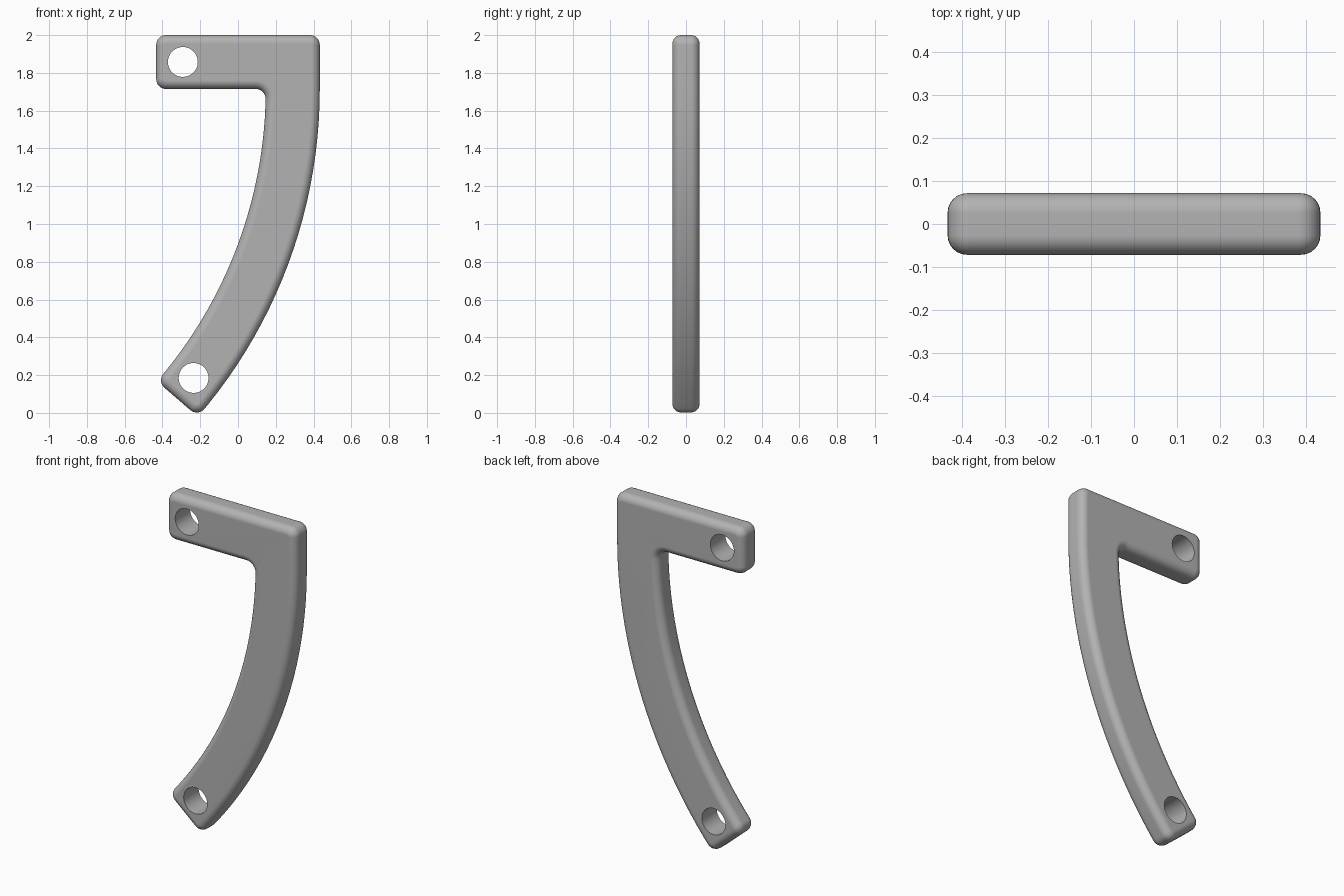
import bpy, bmesh, math
from mathutils import Vector

if "Cube" in bpy.data.objects:
    bpy.data.objects.remove(bpy.data.objects["Cube"])

HALF_W, TOP, ARM_Z = 0.433, 2.0, 1.715      # half width, top edge, underside of arm
BAND = 0.286                                # width of the arm and the curved leg
HALF_T, FILLET = 0.0715, 0.045              # half thickness, edge rounding
R_OUT, SWEEP, STEPS = 2.655, math.radians(40.8), 22
CENTRE_X = HALF_W - R_OUT

grey = bpy.data.materials.new("grey")
grey.diffuse_color = (0.45, 0.45, 0.45, 1)
grey.use_nodes = True
grey.node_tree.nodes["Principled BSDF"].inputs["Base Color"].default_value = grey.diffuse_color


def arc_point(radius, k):
    a = SWEEP * k / STEPS
    return Vector((CENTRE_X + radius * math.cos(a), ARM_Z - radius * math.sin(a)))


def round_corners(points, segs=8):
    """points: (position, radius); replaces cornered points by arcs."""
    out = []
    for i, (p, r) in enumerate(points):
        if r == 0:
            out.append(p)
            continue
        a = (points[i - 1][0] - p).normalized()
        b = (points[(i + 1) % len(points)][0] - p).normalized()
        half = a.angle(b) / 2
        c = p + (a + b).normalized() * (r / math.sin(half))
        start = p + a * (r / math.tan(half)) - c
        end = p + b * (r / math.tan(half)) - c
        turn = start.angle(end)
        for k in range(segs + 1):
            t = k / segs
            out.append(c + (start * math.sin((1 - t) * turn)
                            + end * math.sin(t * turn)) / math.sin(turn))
    return out


def inset(points, d):
    """Mitred inward offset of a clockwise outline."""
    out = []
    for i, p in enumerate(points):
        e1 = (p - points[i - 1]).normalized()
        e2 = (points[(i + 1) % len(points)] - p).normalized()
        n1, n2 = Vector((e1.y, -e1.x)), Vector((e2.y, -e2.x))
        out.append(p + (n1 + n2) * (d / (1 + n1.dot(n2))))
    return out


# Bracket outline, clockwise seen from the front
corner = 0.052
r_in = R_OUT - BAND
shape = [(Vector((-HALF_W, TOP)), corner), (Vector((HALF_W, TOP)), corner)]
shape += [(arc_point(R_OUT, k), 0) for k in range(STEPS)]
shape += [(arc_point(R_OUT, STEPS), corner), (arc_point(r_in, STEPS), corner)]
shape += [(arc_point(r_in, k), 0) for k in range(STEPS - 1, 0, -1)]
shape += [(arc_point(r_in, 0), corner), (Vector((-HALF_W, ARM_Z)), corner)]
outline = round_corners(shape)

# Bracket body: stacked outlines following a rounded edge
layers = []
for k in range(7):
    a = math.pi / 2 * k / 6
    layers.append((FILLET * (1 - math.sin(a)), -HALF_T + FILLET * (1 - math.cos(a))))
layers += [(d, -y) for d, y in reversed(layers)]

bm = bmesh.new()
rings = [[bm.verts.new((p.x, y, p.y)) for p in inset(outline, d)] for d, y in layers]
for lo, hi in zip(rings, rings[1:]):
    for i in range(len(lo)):
        bm.faces.new((lo[i - 1], lo[i], hi[i], hi[i - 1]))
bm.faces.new(rings[0])
bm.faces.new(rings[-1])
bmesh.ops.recalc_face_normals(bm, faces=bm.faces)
mesh = bpy.data.meshes.new("bracket")
bm.to_mesh(mesh)
bm.free()
mesh.materials.append(grey)
bracket = bpy.data.objects.new("bracket", mesh)
bpy.context.collection.objects.link(bracket)

# Bolt holes at both ends
for x, z in ((-0.292, 1.858), (-0.235, 0.185)):
    bpy.ops.mesh.primitive_cylinder_add(vertices=48, radius=0.079, depth=0.5,
                                        location=(x, 0, z), rotation=(math.pi / 2, 0, 0))
    cutter = bpy.context.object
    cutter.name = "hole_cutter"
    cutter.hide_render = True
    cutter.data.materials.append(grey)
    mod = bracket.modifiers.new("hole", 'BOOLEAN')
    mod.operation, mod.solver, mod.object = 'DIFFERENCE', 'EXACT', cutter
    bpy.context.view_layer.objects.active = bracket
    bpy.ops.object.modifier_apply(modifier=mod.name)
    bpy.data.objects.remove(cutter)

# Smooth rounding with crisp hole rims and flat faces
bpy.ops.object.select_all(action='DESELECT')
bracket.select_set(True)
bpy.context.view_layer.objects.active = bracket
bpy.ops.object.shade_smooth_by_angle(angle=math.radians(35))
weighted = bracket.modifiers.new("weighted_normals", 'WEIGHTED_NORMAL')
weighted.keep_sharp = True
